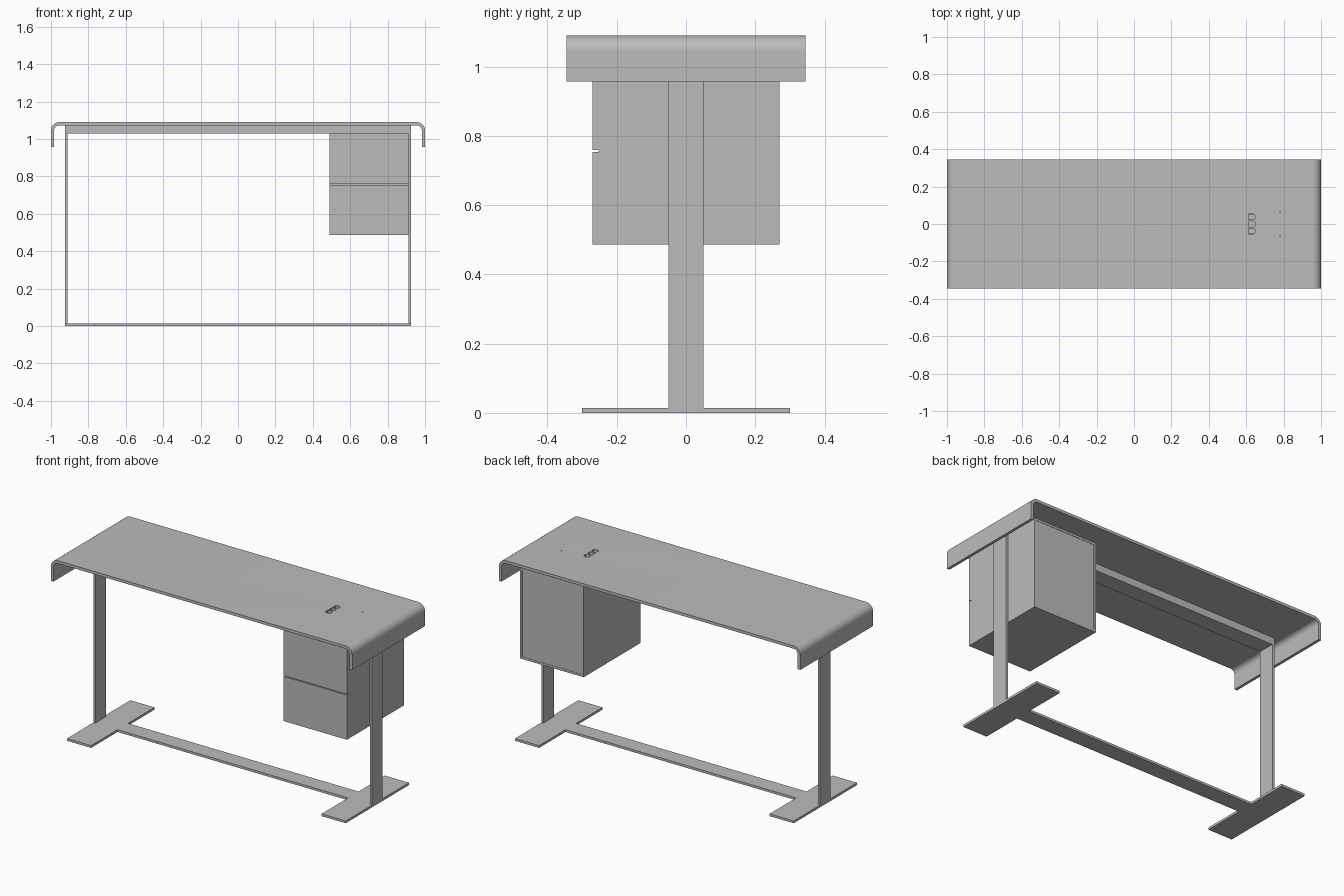
import bpy, bmesh, math
from mathutils import Vector

cube = bpy.data.objects.get("Cube")
if cube:
    bpy.data.objects.remove(cube, do_unlink=True)

GREY = (0.5, 0.5, 0.5, 1.0)
grey = bpy.data.materials.new("plain_grey")
grey.use_nodes = True
grey.diffuse_color = GREY
grey.node_tree.nodes["Principled BSDF"].inputs["Base Color"].default_value = GREY


def prism(name, points, offset):
    """Solid made by sweeping a flat outline along an offset."""
    bm = bmesh.new()
    face = bm.faces.new([bm.verts.new(p) for p in points])
    moved = bmesh.ops.extrude_face_region(bm, geom=[face])["geom"]
    bmesh.ops.translate(bm, vec=Vector(offset),
                        verts=[v for v in moved if isinstance(v, bmesh.types.BMVert)])
    bmesh.ops.recalc_face_normals(bm, faces=bm.faces)
    mesh = bpy.data.meshes.new(name)
    bm.to_mesh(mesh)
    bm.free()
    mesh.materials.append(grey)
    obj = bpy.data.objects.new(name, mesh)
    bpy.context.collection.objects.link(obj)
    return obj


def box(name, x0, x1, y0, y1, z0, z1):
    base = [(x0, y0, z0), (x1, y0, z0), (x1, y1, z0), (x0, y1, z0)]
    return prism(name, base, (0, 0, z1 - z0))


def arc(cx, cz, r, steps=12):
    return [(cx + r * math.sin(a), cz + r * math.cos(a))
            for a in (math.pi / 2 * i / steps for i in range(steps + 1))]


def cut(target, cutter):
    cutter.hide_render = True
    cutter.hide_set(True)
    cutter.display_type = 'WIRE'
    mod = target.modifiers.new("cut", 'BOOLEAN')
    mod.operation = 'DIFFERENCE'
    mod.solver = 'EXACT'
    mod.object = cutter


# Worktop: bent sheet with drop-down ends
TOP, DROP, THICK, R = 1.09, 0.957, 0.017, 0.045
outer = arc(1 - R, TOP - R, R) + [(1, DROP)]
inner = [(1 - THICK, DROP)] + arc(1 - R, TOP - R, R - THICK)[::-1]
half = outer + inner
outline = half + [(-x, z) for x, z in half[::-1]]
worktop = prism("worktop", [(x, -0.345, z) for x, z in outline], (0, 0.69, 0))
bpy.context.view_layer.objects.active = worktop
worktop.select_set(True)
bpy.ops.object.shade_smooth_by_angle(angle=math.radians(30))

# Cable outlets and small pin holes in the worktop
for i in (-1, 0, 1):
    y = 0.038 * i
    shape = [(0.613, y - 0.015), (0.638, y - 0.015), (0.647, y - 0.009),
             (0.647, y + 0.009), (0.638, y + 0.015), (0.613, y + 0.015)]
    cut(worktop, prism("outlet_cutter", [(a, b, 1.06) for a, b in shape], (0, 0, 0.05)))
for y in (-0.062, 0.066):
    ring = [(0.78 + 0.003 * math.cos(k * math.pi / 4), y + 0.003 * math.sin(k * math.pi / 4), 1.06)
            for k in range(8)]
    cut(worktop, prism("pin_cutter", ring, (0, 0, 0.05)))

# Frame: beam, legs and flat floor plate
box("top_beam", -0.925, 0.925, -0.05, 0.05, 1.03, TOP - THICK)
for side, s in (("left", 1), ("right", -1)):
    a, b = sorted((s * 0.912, s * 0.925))
    box(side + "_leg", a, b, -0.05, 0.05, 0.014, 1.03)
quarter = [(0.925, 0.3), (0.765, 0.3), (0.765, 0.05)]
plate = quarter + [(-x, y) for x, y in quarter[::-1]]
plate += [(-x, -y) for x, y in plate]
prism("floor_plate", [(x, y, 0) for x, y in plate], (0, 0, 0.014))

# Drawer cabinet with a groove between the two drawer fronts
X0, X1, Y, Z0, Z1, GAP = 0.49, 0.912, 0.27, 0.486, 1.03, 0.756
side = [(-Y, Z0), (Y, Z0), (Y, Z1), (-Y, Z1),
        (-Y, GAP + 0.003), (-Y + 0.018, GAP + 0.003),
        (-Y + 0.018, GAP - 0.003), (-Y, GAP - 0.003)]
cabinet = prism("drawer_cabinet", [(X0, y, z) for y, z in side], (X1 - X0, 0, 0))

# Slightly recessed back panel
M = 0.013
cut(cabinet, box("back_recess_cutter", X0 + M, X1 - M, Y - 0.002, Y + 0.05, Z0 + M, Z1 - M))
